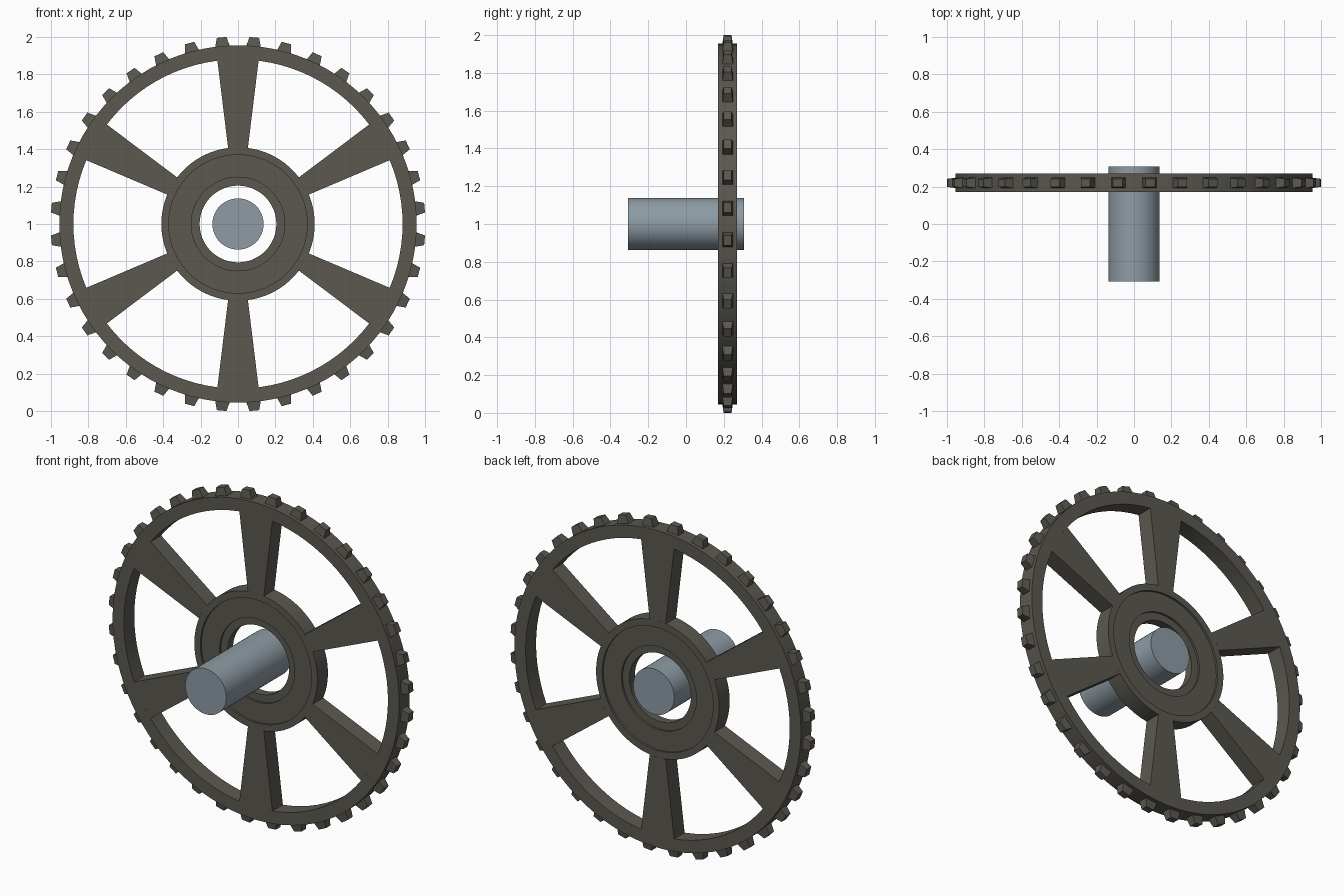
import bpy, bmesh, math
from mathutils import Matrix, Vector

if "Cube" in bpy.data.objects:
    bpy.data.objects.remove(bpy.data.objects["Cube"])

YC, ZC, SEG = 0.22, 1.0, 96      # wheel plane, axle height, roundness
HALF = 0.05                      # half the wheel thickness


def material(name, rgb):
    m = bpy.data.materials.new(name)
    m.diffuse_color = (*rgb, 1)
    m.use_nodes = True
    m.node_tree.nodes["Principled BSDF"].inputs["Base Color"].default_value = m.diffuse_color
    return m


iron = material("dark iron", (0.105, 0.098, 0.08))
steel = material("blue grey steel", (0.27, 0.33, 0.375))


def finish(bm, name, mat, smooth=True):
    bmesh.ops.recalc_face_normals(bm, faces=bm.faces[:])
    me = bpy.data.meshes.new(name)
    bm.to_mesh(me)
    bm.free()
    ob = bpy.data.objects.new(name, me)
    bpy.context.collection.objects.link(ob)
    me.materials.append(mat)
    if smooth:
        bpy.ops.object.select_all(action='DESELECT')
        ob.select_set(True)
        bpy.context.view_layer.objects.active = ob
        bpy.ops.object.shade_smooth_by_angle(angle=math.radians(30))
    return ob


def lathe(name, profile, mat):
    """Revolve a closed (radius, y) profile around the axle."""
    bm = bmesh.new()
    rings = []
    for i in range(SEG):
        a = 2 * math.pi * i / SEG
        rings.append([bm.verts.new((r * math.sin(a), YC + y, ZC + r * math.cos(a)))
                      for r, y in profile])
    n = len(profile)
    for i in range(SEG):
        p, q = rings[i], rings[(i + 1) % SEG]
        for j in range(n):
            k = (j + 1) % n
            bm.faces.new((p[j], p[k], q[k], q[j]))
    return finish(bm, name, mat)


def turn(angle):
    return Matrix.Translation((0, YC, ZC)) @ Matrix.Rotation(angle, 4, 'Y')


# outer rim
lathe("rim", [(0.88, -HALF), (0.955, -HALF), (0.955, HALF), (0.88, HALF)], iron)

# hub with two shallow steps on both faces
half_hub = [(0.205, 0.026), (0.25, 0.026), (0.25, 0.038),
            (0.37, 0.038), (0.37, HALF), (0.41, HALF)]
lathe("hub", half_hub + [(r, -y) for r, y in reversed(half_hub)], iron)

# six flared spokes, ends curved to meet the hub and rim
bm = bmesh.new()
for s in range(6):
    outline = []
    for r, w, d in ((0.41, 0.053, 1), (0.88, 0.11, -1)):
        a = math.asin(w / r)
        for i in range(7):
            t = d * a * (i / 3 - 1)
            outline.append((r * math.sin(t), r * math.cos(t)))
    m = turn(s * math.pi / 3)
    front, back = [[bm.verts.new(m @ Vector((x, y, z))) for x, z in outline]
                   for y in (-HALF, HALF)]
    bm.faces.new(front)
    bm.faces.new(back[::-1])
    n = len(outline)
    for i in range(n):
        if i in (6, 13):         # only the two straight flanks are exposed
            j = (i + 1) % n
            bm.faces.new((front[i], back[i], back[j], front[j]))
finish(bm, "spokes", iron, smooth=False)

# thirty-six tapered teeth
bm = bmesh.new()
for t in range(36):
    m = turn(math.radians(5 + 10 * t))
    base, tip = [[bm.verts.new(m @ Vector((sx * w, sy * d, r)))
                  for sx, sy in ((-1, -1), (1, -1), (1, 1), (-1, 1))]
                 for r, w, d in ((0.945, 0.041, 0.029), (1.0014, 0.026, 0.021))]
    bm.faces.new(tip)
    bm.faces.new(base[::-1])
    for i in range(4):
        j = (i + 1) % 4
        bm.faces.new((base[i], base[j], tip[j], tip[i]))
finish(bm, "teeth", iron, smooth=False)

# axle floating in the bore
bm = bmesh.new()
bmesh.ops.create_cone(bm, cap_ends=True, segments=48, radius1=0.137, radius2=0.137,
                      depth=0.614, matrix=Matrix.Translation((0, 0, ZC))
                      @ Matrix.Rotation(math.pi / 2, 4, 'X'))
finish(bm, "axle", steel)
